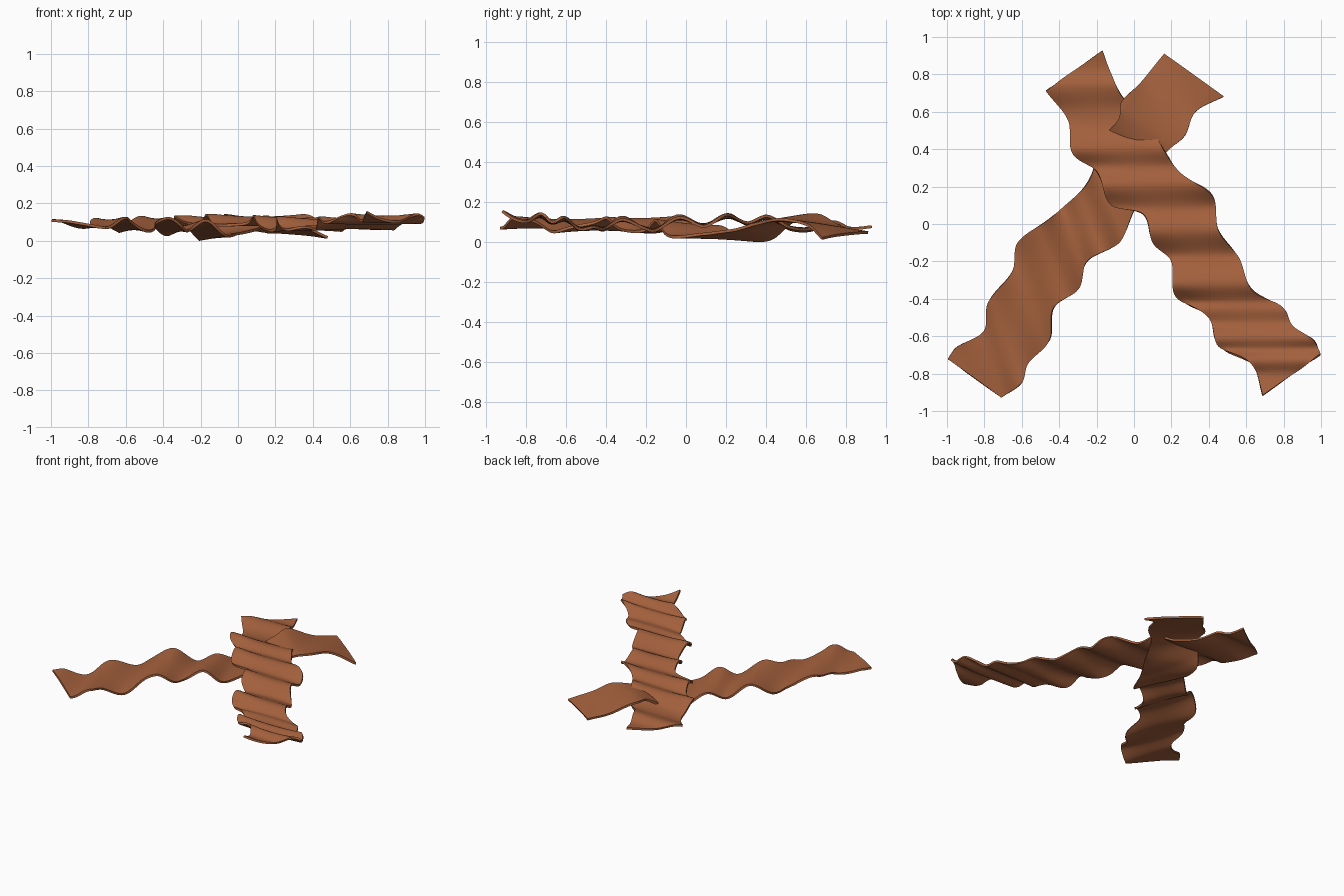
import bpy, bmesh
from mathutils import Vector

if "Cube" in bpy.data.objects:
    bpy.data.objects.remove(bpy.data.objects["Cube"])

ROWS, COLS = 130, 18
THICK = 0.014

mat = bpy.data.materials.new("reddish brown")
mat.diffuse_color = (0.37, 0.118, 0.046, 1)
mat.use_nodes = True
mat.node_tree.nodes["Principled BSDF"].inputs["Base Color"].default_value = mat.diffuse_color


def curve(knots, x):
    """Smooth curve through (x, value) knots, sorted by x."""
    x = min(max(x, knots[0][0]), knots[-1][0])
    i = 0
    while i < len(knots) - 2 and x > knots[i + 1][0]:
        i += 1

    def slope(k):
        a, b = knots[max(k - 1, 0)], knots[min(k + 1, len(knots) - 1)]
        return (b[1] - a[1]) / (b[0] - a[0])
    (x0, v0), (x1, v1) = knots[i], knots[i + 1]
    h = x1 - x0
    t = (x - x0) / h
    return ((2*t**3 - 3*t*t + 1) * v0 + (t**3 - 2*t*t + t) * h * slope(i)
            + (3*t*t - 2*t**3) * v1 + (t**3 - t*t) * h * slope(i + 1))


def strip(name, start, direction, left, right, ripple, lift):
    """Wavy strip: left/right give the edge offset along its length."""
    d = Vector(direction).normalized()
    n = Vector((-d.y, d.x))
    bm = bmesh.new()
    grid = []
    for i in range(ROWS + 1):
        s = 2.0 * i / ROWS
        a, b = curve(left, s), curve(right, s)
        row = []
        for j in range(COLS + 1):
            t = a + (b - a) * j / COLS
            p = Vector(start) + d * s + n * t
            # oblique ripples, stronger towards the edges
            wave = (curve(ripple, s - 0.71 * t) - 0.1) * (0.75 + 0.4 * min((t / .18) ** 2, 1.3))
            row.append(bm.verts.new((p.x, p.y, 0.1 + wave + curve(lift, s))))
        grid.append(row)
    for r0, r1 in zip(grid, grid[1:]):
        for j in range(COLS):
            bm.faces.new((r0[j], r1[j], r1[j + 1], r0[j + 1]))
    bm.normal_update()
    if sum(f.normal.z for f in bm.faces) < 0:
        bmesh.ops.reverse_faces(bm, faces=bm.faces)
    me = bpy.data.meshes.new(name)
    bm.to_mesh(me)
    bm.free()
    me.materials.append(mat)
    ob = bpy.data.objects.new(name, me)
    bpy.context.collection.objects.link(ob)
    mod = ob.modifiers.new("thickness", 'SOLIDIFY')
    mod.thickness = THICK
    mod.offset = 0
    bpy.ops.object.select_all(action='DESELECT')
    ob.select_set(True)
    bpy.context.view_layer.objects.active = ob
    bpy.ops.object.modifier_apply(modifier=mod.name)
    bpy.ops.object.shade_smooth_by_angle(angle=1.0)
    return ob


# Strip running from back left to front right
strip_a = strip(
    "upper_strip", (-.32, .82), (.58, -.815),
    [(0, -.186), (.20, -.181), (.35, -.263), (.51, -.215), (.70, -.255), (.84, -.145),
     (.99, -.19), (1.13, -.168), (1.29, -.256), (1.49, -.179), (1.645, -.225),
     (1.83, -.137), (2, -.186)],
    [(0, .186), (.13, .151), (.265, .13), (.45, .16), (.643, .144), (.78, .146),
     (.975, .215), (1.14, .135), (1.325, .137), (1.505, .096), (1.685, .176),
     (1.795, .159), (1.916, .208), (2, .194)],
    [(-0.13, .10), (0, .09), (.10, .12), (.25, .08), (.37, .085), (.51, .135),
     (.63, .10), (.75, .135), (.90, .09), (1.05, .135), (1.20, .07), (1.27, .085),
     (1.40, .13), (1.51, .08), (1.57, .09), (1.66, .08), (1.75, .13),
     (1.83, .11), (1.90, .155), (1.99, .12), (2.14, .16)],
    [(0, -.01), (.4, 0), (.75, .01), (1.2, 0), (2, 0)])

# Strip running from back right to front left, dipping under the other
strip_b = strip(
    "lower_strip", (.32, .795), (-.585, -.811),
    [(0, -.196), (.206, -.209), (.346, -.231), (.42, -.19), (.6, -.2), (.734, -.137),
     (.85, -.127), (1.07, -.177), (1.276, -.239), (1.415, -.175), (1.629, -.181),
     (1.762, -.11), (1.923, -.179), (2, -.18)],
    [(0, .196), (.152, .122), (.293, .15), (.424, .121), (.6, .15), (.775, .165),
     (.96, .199), (1.14, .12), (1.29, .167), (1.448, .12), (1.598, .203), (1.773, .182),
     (1.87, .216), (2, .174)],
    [(-.13, .085), (.1, .11), (.3, .09), (.5, .115), (.65, .10), (.8, .075), (.95, .13),
     (1.1, .065), (1.28, .135), (1.5, .07), (1.72, .125), (1.87, .08), (2.05, .115)],
    [(0, -.05), (.2, .005), (.36, .03), (.45, .01), (.6, -.045), (.8, -.045), (1.1, -.005),
     (1.5, 0), (2, .005)])

# Rest the pair on the ground
low = min(v.co.z for o in (strip_a, strip_b) for v in o.data.vertices)
for o in (strip_a, strip_b):
    for v in o.data.vertices:
        v.co.z -= low
